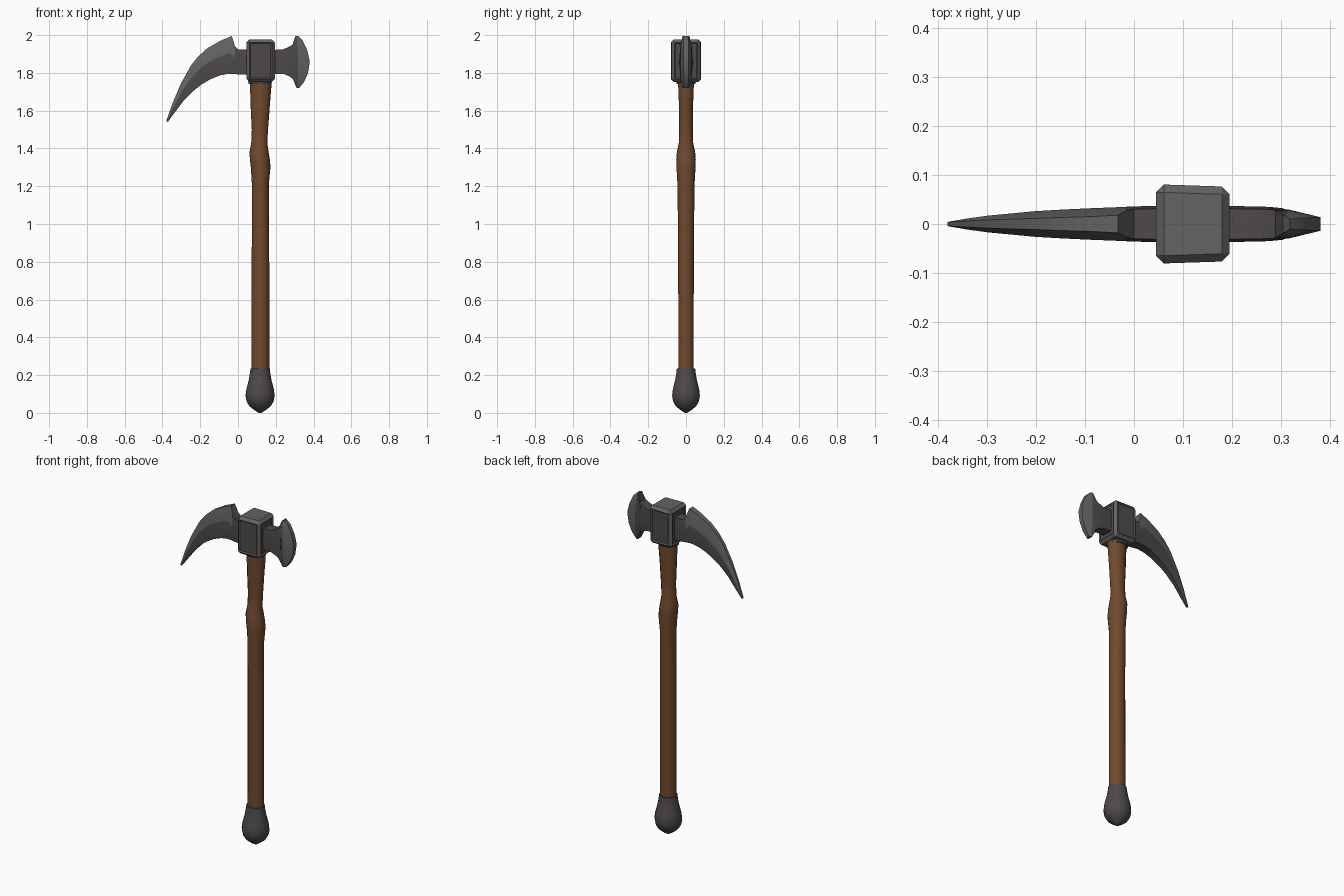
import bpy, bmesh, math

if "Cube" in bpy.data.objects:
    bpy.data.objects.remove(bpy.data.objects["Cube"])

CX = 0.117  # x of the handle axis


def material(name, rgb):
    m = bpy.data.materials.new(name)
    m.diffuse_color = (*rgb, 1)
    m.use_nodes = True
    m.node_tree.nodes["Principled BSDF"].inputs["Base Color"].default_value = m.diffuse_color
    return m


WOOD = material("brown wood", (0.165, 0.068, 0.027))
DARK = material("dark iron", (0.075, 0.067, 0.066))
LIGHT = material("worn steel", (0.125, 0.125, 0.125))


def finish(name, bm, mats, angle=35):
    bmesh.ops.recalc_face_normals(bm, faces=bm.faces[:])
    me = bpy.data.meshes.new(name)
    bm.to_mesh(me)
    bm.free()
    for m in mats:
        me.materials.append(m)
    ob = bpy.data.objects.new(name, me)
    bpy.context.collection.objects.link(ob)
    bpy.ops.object.select_all(action='DESELECT')
    ob.select_set(True)
    bpy.context.view_layer.objects.active = ob
    bpy.ops.object.shade_smooth_by_angle(angle=math.radians(angle))
    return ob


def loft(name, rings, mats, mat_rule=lambda ring, side: 0, angle=35):
    """Skin a list of closed point rings and cap both ends."""
    bm = bmesh.new()
    vs = [[bm.verts.new(p) for p in r] for r in rings]
    n = len(rings[0])
    for i in range(len(vs) - 1):
        for j in range(n):
            k = (j + 1) % n
            f = bm.faces.new((vs[i][j], vs[i][k], vs[i + 1][k], vs[i + 1][j]))
            f.material_index = mat_rule(i, j)
    bm.faces.new(vs[0])
    bm.faces.new(vs[-1])
    return finish(name, bm, mats, angle)


def oval(cx, rx, ry, z, n=14):
    return [(cx + rx * math.cos(2 * math.pi * i / n),
             ry * math.sin(2 * math.pi * i / n), z) for i in range(n)]


def blade_ring(outer, inner, t_out, t_mid, t_in, f=0.45):
    """Six-sided section: outer edge, ridge, inner edge."""
    mid = [o + (i - o) * f for o, i in zip(outer, inner)]
    (ox, oz), (mx, mz), (ix, iz) = outer, mid, inner
    return [(ox, -t_out, oz), (mx, -t_mid, mz), (ix, -t_in, iz),
            (ix, t_in, iz), (mx, t_mid, mz), (ox, t_out, oz)]


def edge_rule(first):
    # outer bevel and outer edge are worn steel, from station "first" on
    return lambda i, j: 1 if i >= first and j in (0, 4, 5) else 0


# wooden handle with a knot: z, left x, right x, y radius
handle = [(0.20, 0.071, 0.166, 0.042), (0.60, 0.072, 0.166, 0.042),
          (0.95, 0.073, 0.165, 0.043), (1.22, 0.073, 0.164, 0.047),
          (1.30, 0.068, 0.172, 0.052), (1.34, 0.063, 0.169, 0.053),
          (1.38, 0.061, 0.162, 0.050), (1.43, 0.070, 0.155, 0.039),
          (1.50, 0.073, 0.159, 0.037), (1.62, 0.067, 0.168, 0.038),
          (1.72, 0.064, 0.176, 0.042), (1.78, 0.063, 0.178, 0.045)]
loft("handle", [oval((a + b) / 2, (b - a) / 2, ry, z) for z, a, b, ry in handle], [WOOD])

# iron pommel
pommel = [(0.0, 0.006), (0.012, 0.026), (0.035, 0.056), (0.06, 0.071), (0.09, 0.077),
          (0.125, 0.073), (0.17, 0.061), (0.215, 0.053), (0.235, 0.051)]
loft("pommel", [oval(CX, r, r * 0.98, z) for z, r in pommel], [DARK], angle=50)

# head block: chamfered box with recessed dark panels on its four sides
bm = bmesh.new()
bmesh.ops.create_cube(bm, size=1)
for v in bm.verts:
    flare = 0.081 if v.co.x < 0 else 0.076
    v.co = (0.120 + v.co.x * 0.15, math.copysign(flare, v.co.y), 1.865 + v.co.z * 0.225)
bmesh.ops.bevel(bm, geom=bm.edges[:], offset=0.016, segments=1, affect='EDGES')
bm.normal_update()
sides = [f for f in bm.faces if abs(f.normal.z) < 0.1 and f.calc_area() > 0.015]
for f in bm.faces:
    f.material_index = 1
for f in sides:
    bmesh.ops.inset_individual(bm, faces=[f], thickness=0.008, depth=-0.006)
    f.material_index = 0
finish("head_block", bm, [DARK, LIGHT], 25)

# collar under the block
loft("collar", [oval(CX, 0.060, 0.050, 1.74), oval(CX, 0.066, 0.056, 1.77)], [DARK])

# curved pick blade: outer point, inner point, outer / ridge / inner half thickness
pick = [((0.07, 1.925), (0.07, 1.79), .032, .037, .032),
        ((0.0, 1.925), (0.0, 1.792), .030, .036, .030),
        ((-0.016, 1.942), (-0.022, 1.794), .027, .035, .028),
        ((-0.033, 1.995), (-0.05, 1.795), .018, .034, .026),
        ((-0.09, 1.972), (-0.095, 1.787), .015, .032, .024),
        ((-0.16, 1.932), (-0.145, 1.767), .013, .029, .021),
        ((-0.21, 1.888), (-0.195, 1.737), .011, .026, .018),
        ((-0.25, 1.838), (-0.24, 1.702), .010, .022, .015),
        ((-0.305, 1.738), (-0.29, 1.650), .008, .017, .011),
        ((-0.347, 1.638), (-0.335, 1.590), .006, .011, .008),
        ((-0.38, 1.545), (-0.372, 1.540), .004, .005, .004)]
loft("pick_blade", [blade_ring(*s) for s in pick], [DARK, LIGHT], edge_rule(2), 22)

# axe neck: x, top z, bottom z, half thickness
neck = [(0.17, 1.92, 1.795, .037), (0.24, 1.925, 1.795, .036),
        (0.275, 1.94, 1.78, .035), (0.305, 1.962, 1.755, .032)]
loft("axe_neck", [blade_ring((x, a), (x, b), t * .85, t, t * .85, 0.5)
                  for x, a, b, t in neck], [DARK], angle=30)

# crescent axe edge, from the upper horn to the lower horn
axe = [((0.318, 1.996), (0.304, 1.996), .010, .016, .018),
       ((0.342, 1.972), (0.293, 1.963), .012, .024, .026),
       ((0.366, 1.922), (0.282, 1.930), .013, .028, .032),
       ((0.380, 1.862), (0.276, 1.862), .014, .029, .034),
       ((0.371, 1.800), (0.282, 1.790), .013, .028, .032),
       ((0.350, 1.752), (0.297, 1.752), .012, .024, .026),
       ((0.324, 1.720), (0.310, 1.720), .010, .016, .018)]
loft("axe_edge", [blade_ring(*s, 0.6) for s in axe], [DARK, LIGHT], edge_rule(0), 25)
